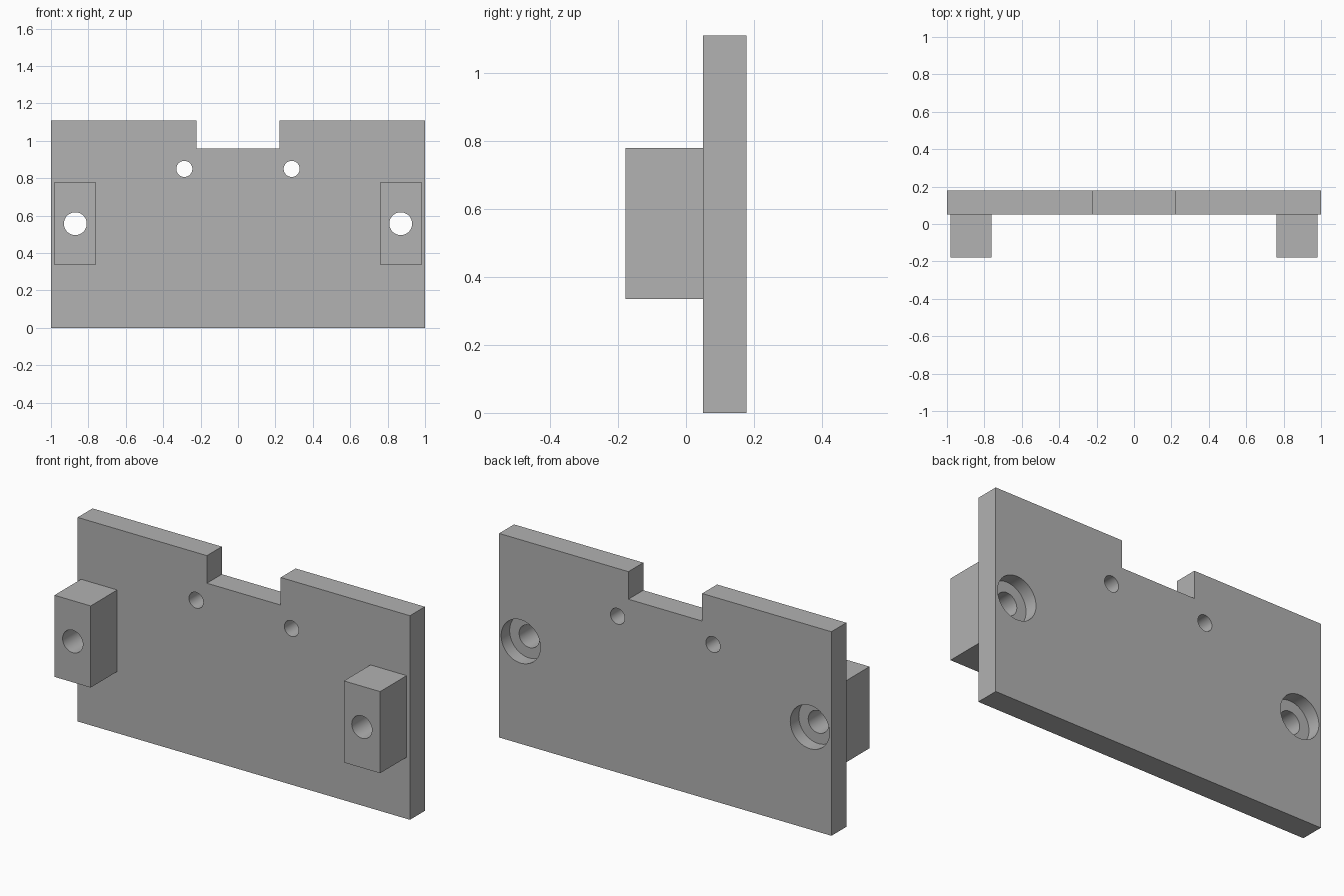
import bpy
import bmesh
from mathutils import Matrix, Vector

cube = bpy.data.objects.get("Cube")
if cube:
    bpy.data.objects.remove(cube, do_unlink=True)

FRONT, PLATE_FRONT, BACK = -0.178, 0.05, 0.178
HEIGHT = 1.11
BOLT_X, BOLT_Z = 0.87, 0.557

grey = bpy.data.materials.new("plain grey")
grey.use_nodes = True
colour = (0.445, 0.445, 0.445, 1)
grey.diffuse_color = colour
grey.node_tree.nodes["Principled BSDF"].inputs["Base Color"].default_value = colour


def finish(name, bm):
    """Turn a bmesh into a linked, coloured object."""
    bmesh.ops.recalc_face_normals(bm, faces=bm.faces)
    mesh = bpy.data.meshes.new(name)
    bm.to_mesh(mesh)
    bm.free()
    mesh.materials.append(grey)
    obj = bpy.data.objects.new(name, mesh)
    bpy.context.collection.objects.link(obj)
    return obj


def extrude_outline(name, outline, y0, y1):
    """Extrude an x-z outline along y."""
    bm = bmesh.new()
    face = bm.faces.new([bm.verts.new((x, y0, z)) for x, z in outline])
    extruded = bmesh.ops.extrude_face_region(bm, geom=[face])["geom"]
    verts = [g for g in extruded if isinstance(g, bmesh.types.BMVert)]
    bmesh.ops.translate(bm, verts=verts, vec=(0, y1 - y0, 0))
    return finish(name, bm)


def drill(obj, x, z, radius, y0, y1):
    """Cut a round hole running along y."""
    bm = bmesh.new()
    place = Matrix.Translation(Vector((x, (y0 + y1) / 2, z))) @ Matrix.Rotation(1.5707963, 4, "X")
    bmesh.ops.create_cone(bm, cap_ends=True, segments=48, radius1=radius,
                          radius2=radius, depth=y1 - y0, matrix=place)
    cutter = finish("hole_cutter", bm)
    cutter.hide_render = True
    mod = obj.modifiers.new("hole", "BOOLEAN")
    mod.operation, mod.solver, mod.object = "DIFFERENCE", "EXACT", cutter
    bpy.context.view_layer.objects.active = obj
    bpy.ops.object.modifier_apply(modifier=mod.name)
    bpy.data.objects.remove(cutter, do_unlink=True)


# Notched back plate
half_notch, notch_z = 0.222, 0.96
right_half = [(1, 0), (1, HEIGHT), (half_notch, HEIGHT), (half_notch, notch_z)]
outline = right_half + [(-x, z) for x, z in reversed(right_half)]
plate = extrude_outline("back_plate", outline, PLATE_FRONT, BACK)
parts = [plate]

for side, label in ((1, "left"), (-1, "right")):
    # Small through hole, bolt hole and rear counterbore in the plate
    drill(plate, side * 0.287, 0.85, 0.043, 0, 0.3)
    drill(plate, side * BOLT_X, BOLT_Z, 0.061, 0, 0.3)
    drill(plate, side * BOLT_X, BOLT_Z, 0.118, BACK - 0.073, 0.3)

    # Drilled mounting block on the front
    xs = (side * 0.762, side * 0.98)
    corners = [(xs[0], 0.335), (xs[1], 0.335), (xs[1], 0.779), (xs[0], 0.779)]
    block = extrude_outline(label + "_mounting_block", corners, FRONT, PLATE_FRONT)
    drill(block, side * BOLT_X, BOLT_Z, 0.061, -0.4, 0.3)
    parts.append(block)

# Smooth hole walls, sharp edges
bpy.ops.object.select_all(action="DESELECT")
for part in parts:
    part.select_set(True)
bpy.context.view_layer.objects.active = plate
bpy.ops.object.shade_smooth_by_angle(angle=0.5)
